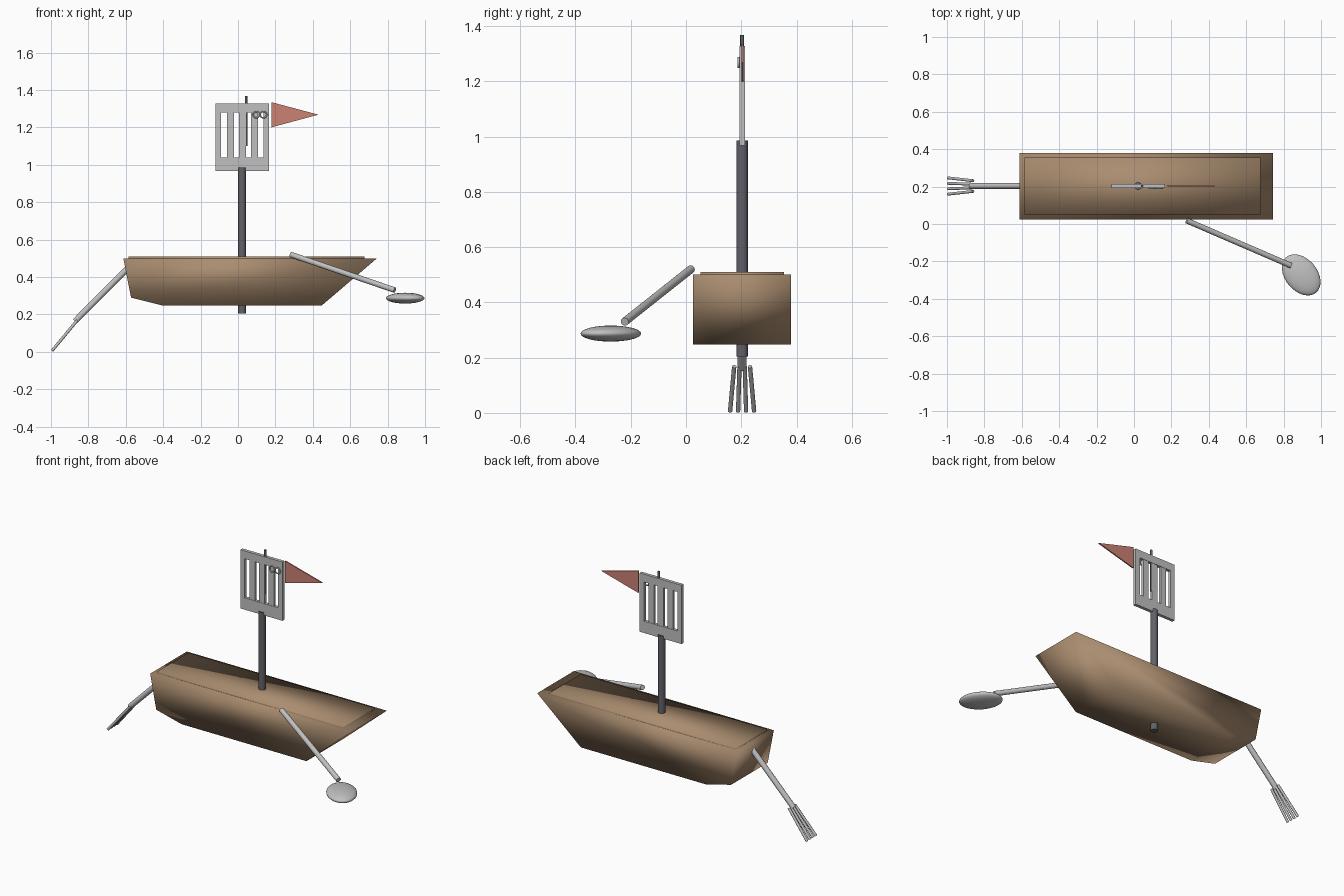
import bpy, bmesh, math
from mathutils import Vector

if "Cube" in bpy.data.objects:
    bpy.data.objects.remove(bpy.data.objects["Cube"])

CY = 0.203   # centre line of the boat
MX = 0.022   # mast position


def material(name, rgb):
    m = bpy.data.materials.new(name)
    m.diffuse_color = (*rgb, 1)
    m.use_nodes = True
    m.node_tree.nodes["Principled BSDF"].inputs["Base Color"].default_value = m.diffuse_color
    return m


WOOD = material("brown_wood", (0.40, 0.265, 0.16))
STEEL = material("light_steel", (0.53, 0.53, 0.53))
IRON = material("dark_iron", (0.125, 0.12, 0.14))
RED = material("faded_red", (0.60, 0.22, 0.17))


def finish(bm, name, mat, smooth="angle"):
    bmesh.ops.recalc_face_normals(bm, faces=bm.faces[:])
    me = bpy.data.meshes.new(name)
    bm.to_mesh(me)
    bm.free()
    ob = bpy.data.objects.new(name, me)
    bpy.context.collection.objects.link(ob)
    me.materials.append(mat)
    bpy.ops.object.select_all(action='DESELECT')
    ob.select_set(True)
    bpy.context.view_layer.objects.active = ob
    if smooth == "all":
        bpy.ops.object.shade_smooth()
    elif smooth == "angle":
        bpy.ops.object.shade_smooth_by_angle(angle=math.radians(40))
    return ob


def plate(name, outline, y0, y1, mat, smooth="angle"):
    """Extrude an x-z outline from y0 to y1."""
    bm = bmesh.new()
    face = bm.faces.new([bm.verts.new((x, y0, z)) for x, z in outline])
    ext = bmesh.ops.extrude_face_region(bm, geom=[face])
    verts = [g for g in ext["geom"] if isinstance(g, bmesh.types.BMVert)]
    bmesh.ops.translate(bm, verts=verts, vec=(0, y1 - y0, 0))
    return finish(bm, name, mat, smooth)


def rect(x0, x1, z0, z1):
    return [(x0, z0), (x1, z0), (x1, z1), (x0, z1)]


def rod(name, a, b, r, mat, r2=None, sides=16):
    """Round bar between two points."""
    a, b = Vector(a), Vector(b)
    bm = bmesh.new()
    bmesh.ops.create_cone(bm, cap_ends=True, segments=sides, radius1=r,
                          radius2=r if r2 is None else r2, depth=(b - a).length)
    ob = finish(bm, name, mat)
    ob.rotation_mode = 'QUATERNION'
    ob.rotation_quaternion = (b - a).to_track_quat('Z', 'Y')
    ob.location = (a + b) / 2
    return ob


# Hull and raised deck
plate("hull", [(-0.613, 0.50), (-0.572, 0.29), (-0.40, 0.247),
               (0.447, 0.247), (0.743, 0.50)], 0.025, 0.38, WOOD, "all")
plate("deck", rect(-0.585, 0.677, 0.49, 0.510), 0.052, 0.355, WOOD, "all")

# Mast through the hull, with a thin pole at the top
rod("mast", (MX, CY, 0.204), (MX, CY, 0.985), 0.021, IRON)
rod("top_pole", (0.043, CY, 1.10), (0.043, CY, 1.367), 0.007, IRON, sides=10)

# Slotted sail: frame with a window, filled by three slats
bm = bmesh.new()
loops = []
for y in (CY - 0.010, CY + 0.010):
    for x0, x1, z0, z1 in ((-0.119, 0.166, 0.968, 1.328), (-0.090, 0.136, 1.040, 1.280)):
        loops.append([bm.verts.new((x, y, z)) for x, z in rect(x0, x1, z0, z1)])
for a, b in ((0, 1), (2, 3), (0, 2), (1, 3)):
    for i in range(4):
        j = (i + 1) % 4
        bm.faces.new((loops[a][i], loops[a][j], loops[b][j], loops[b][i]))
finish(bm, "sail_frame", STEEL)
for i, x in enumerate((-0.040, 0.025, 0.089)):
    plate(f"sail_slat_{i + 1}", rect(x - 0.019, x + 0.019, 1.035, 1.285),
          CY - 0.008, CY + 0.008, STEEL)

# Pennant and its two tie rings
plate("pennant", [(0.178, 1.200), (0.430, 1.268), (0.178, 1.335)],
      CY - 0.003, CY + 0.005, RED)
for i, x in enumerate((0.098, 0.136)):
    bpy.ops.mesh.primitive_torus_add(major_radius=0.017, minor_radius=0.004,
                                     major_segments=20, minor_segments=8,
                                     location=(x, 0.190, 1.268),
                                     rotation=(math.pi / 2, 0, 0))
    ring = bpy.context.object
    ring.name = f"tie_ring_{i + 1}"
    ring.data.materials.append(STEEL)
    bpy.ops.object.shade_smooth()

# Fork rudder at the stern
rod("fork_handle", (-0.585, CY, 0.452), (-0.872, CY, 0.163), 0.016, STEEL)
for i in range(4):
    k = i - 1.5
    rod(f"fork_tine_{i + 1}", (-0.860, CY + k * 0.019, 0.168),
        (-0.994, CY + k * 0.029, 0.006), 0.008, STEEL, sides=10)

# Spoon oar over the side
rod("spoon_handle", (0.282, 0.018, 0.520), (0.838, -0.222, 0.330), 0.015, STEEL)
bm = bmesh.new()
bmesh.ops.create_uvsphere(bm, u_segments=32, v_segments=16, radius=1)
bmesh.ops.scale(bm, verts=bm.verts[:], vec=(0.124, 0.086, 0.029))
bowl = finish(bm, "spoon_bowl", STEEL, "all")
bowl.location = (0.894, -0.272, 0.287)
bowl.rotation_euler.z = math.radians(-50)
